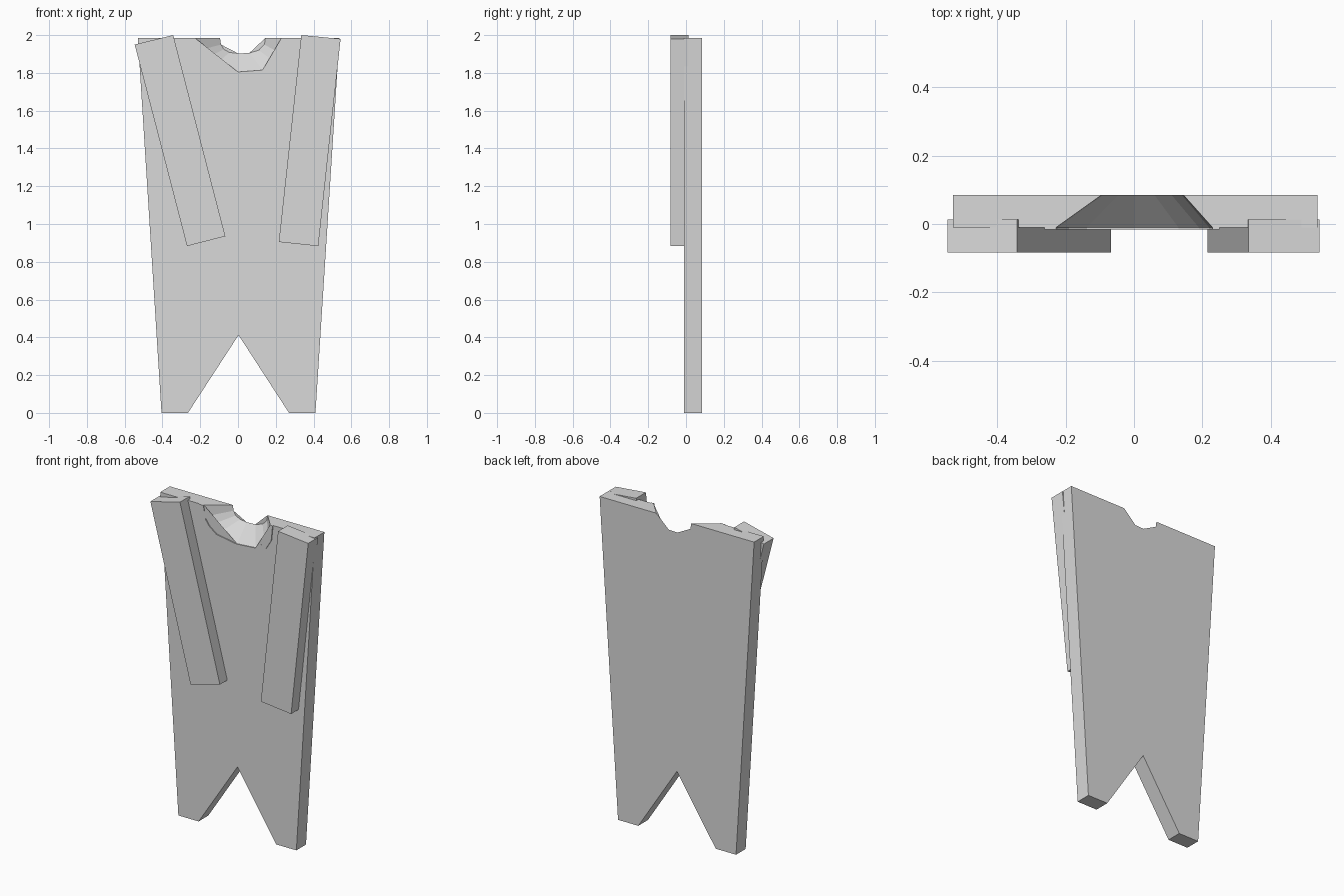
import bpy, bmesh

if "Cube" in bpy.data.objects:
    bpy.data.objects.remove(bpy.data.objects["Cube"])

fabric = bpy.data.materials.new("light_grey")
fabric.diffuse_color = (0.7, 0.7, 0.7, 1)
fabric.use_nodes = True
fabric.node_tree.nodes["Principled BSDF"].inputs["Base Color"].default_value = fabric.diffuse_color


def loft(name, front, back, y_front, y_back):
    """Closed solid between two outlines (x, z) with equal point counts."""
    bm = bmesh.new()
    a = [bm.verts.new((x, y_front, z)) for x, z in front]
    b = [bm.verts.new((x, y_back, z)) for x, z in back]
    caps = [bm.faces.new(a), bm.faces.new(b[::-1])]
    n = len(a)
    for i in range(n):
        j = (i + 1) % n
        bm.faces.new((a[j], a[i], b[i], b[j]))
    bmesh.ops.triangulate(bm, faces=caps)
    bmesh.ops.recalc_face_normals(bm, faces=bm.faces[:])
    mesh = bpy.data.meshes.new(name)
    bm.to_mesh(mesh)
    bm.free()
    mesh.materials.append(fabric)
    obj = bpy.data.objects.new(name, mesh)
    bpy.context.collection.objects.link(obj)
    return obj


TOP = 1.985

# Neckline curves, left to right
neck_front = [(-0.228, TOP), (-0.222, 1.915), (-0.19, 1.868), (-0.138, 1.828), (0.0, 1.805),
              (0.13, 1.815), (0.19, 1.86), (0.22, 1.905), (0.23, TOP)]
neck_back = [(-0.095, TOP), (-0.09, 1.95), (-0.075, 1.925), (-0.045, 1.908), (0.0, 1.903),
             (0.06, 1.905), (0.11, 1.92), (0.14, 1.95), (0.145, TOP)]
collar_edge = [(-0.262, TOP), (-0.25, 1.905), (-0.2, 1.83), (-0.12, 1.788), (-0.02, 1.773),
               (0.1, 1.78), (0.2, 1.825), (0.24, 1.89), (0.25, TOP)]

# Tapered body panel with a V notch at the hem and a funnel neckline
hem = [(0.537, TOP), (0.41, 0), (0.27, 0), (0.003, 0.412), (-0.265, 0), (-0.405, 0), (-0.53, TOP)]
loft("body_panel", neck_front + hem, neck_back + hem, -0.01, 0.085)

# Thin collar trim around the neckline
trim = neck_front + collar_edge[::-1]
loft("collar_trim", trim, trim, -0.016, -0.008)

# Slanted straps on the front
straps = {
    "left_strap": [(-0.547, 1.95), (-0.343, 2.0), (-0.067, 0.935), (-0.27, 0.883)],
    "right_strap": [(0.335, 2.0), (0.543, 1.98), (0.425, 0.883), (0.216, 0.905)],
}
for name, outline in straps.items():
    loft(name, outline, outline, -0.083, 0.013)
